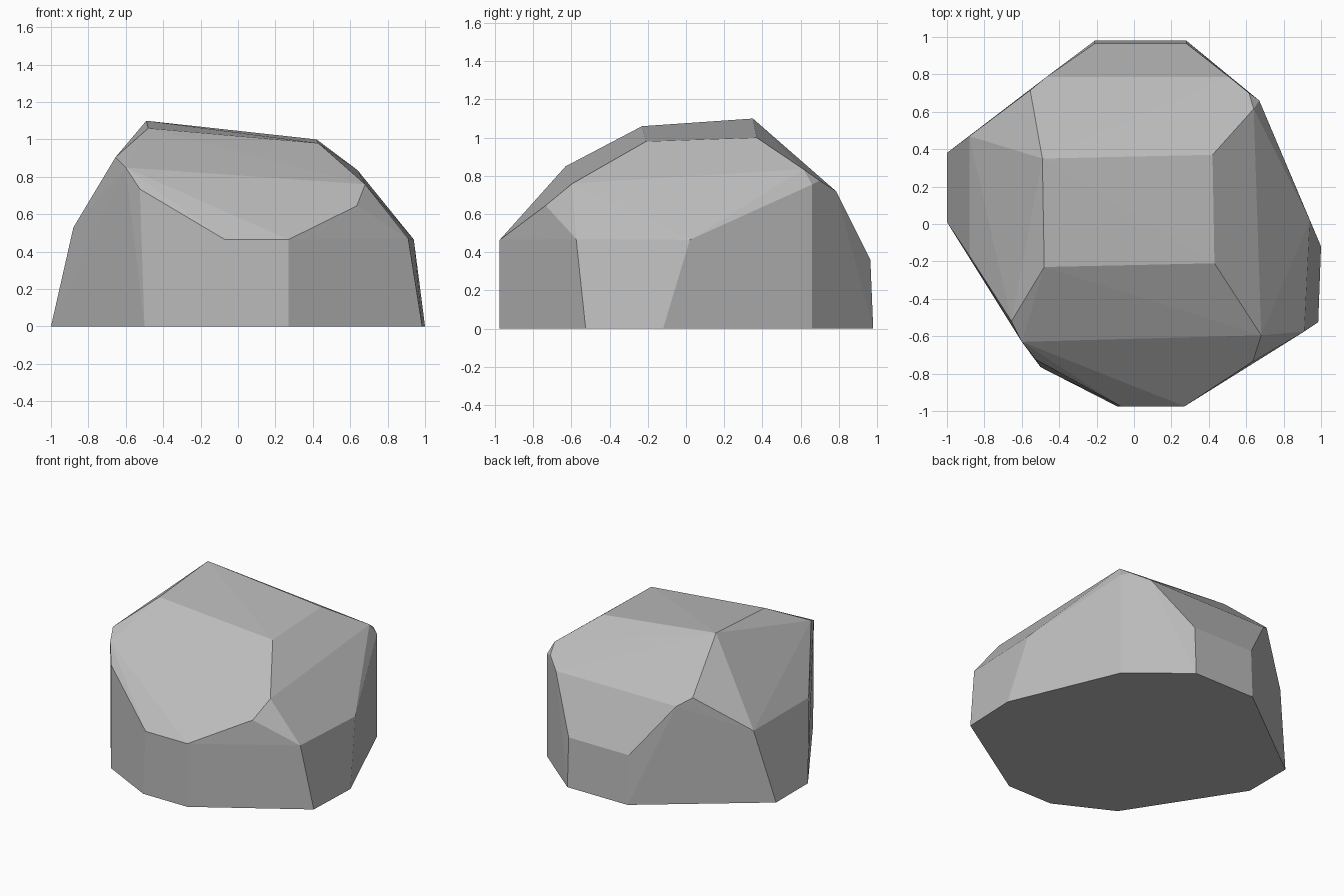
import bpy
import bmesh
import math

# Remove the default cube only
default_cube = bpy.data.objects.get("Cube")
if default_cube:
    bpy.data.objects.remove(default_cube, do_unlink=True)


def make_material(name, colour):
    material = bpy.data.materials.new(name)
    material.use_nodes = True
    material.diffuse_color = colour
    material.node_tree.nodes["Principled BSDF"].inputs["Base Color"].default_value = colour
    return material


def chiselled_block(name, rings, material):
    """Wrap rings of corner points in one tight, flat faceted skin."""
    mesh = bpy.data.meshes.new(name)
    bm = bmesh.new()
    for ring in rings:
        for corner in ring:
            bm.verts.new(corner)
    hull = bmesh.ops.convex_hull(bm, input=bm.verts[:])
    unused = [v for v in hull["geom_interior"] if isinstance(v, bmesh.types.BMVert)]
    bmesh.ops.delete(bm, geom=unused, context="VERTS")

    # Join triangles that lie in nearly the same facet
    bmesh.ops.dissolve_limit(bm, angle_limit=math.radians(2),
                             verts=bm.verts[:], edges=bm.edges[:])
    bmesh.ops.recalc_face_normals(bm, faces=bm.faces[:])
    for face in bm.faces:
        face.smooth = False
    bm.to_mesh(mesh)
    bm.free()

    block = bpy.data.objects.new(name, mesh)
    bpy.context.collection.objects.link(block)
    mesh.materials.append(material)
    return block


stone_grey = make_material("stone grey", (0.5, 0.5, 0.5, 1))

# Flat base, walked around from the back right corner
footprint = [
    (-1, .38), (-1, .01), (-.5, -.765), (-.09, -.975), (.27, -.975),
    (.985, -.525), (1, -.12), (.67, .66), (.28, .98), (-.21, .98),
]
base = [(x, y, 0) for x, y in footprint]

# Tops of the steep walls
wall_tops = [
    (-.88, .47, .53), (-.88, -.17, .53),
    (-.07, -.975, .465), (.27, -.975, .465),
    (.91, -.575, .47), (.94, .02, .465),
    (.28, .965, .36), (-.21, .965, .36),
]

# Break line where the walls lean in to become the shoulders
shoulders = [
    (-.655, -.52, .905), (-.6, -.63, .85), (-.525, -.725, .735),
    (.635, -.735, .645), (.68, -.595, .76),
    (.64, .615, .835), (.67, .66, .755), (.615, .7, .775),
    (.51, .785, .72), (-.47, .785, .72), (-.555, .715, .78),
]

# Gently tilted crown
crown = [(-.49, .35, 1.1), (.42, .37, 1), (.43, -.21, .98), (-.48, -.23, 1.06)]

chiselled_block("boulder", [base, wall_tops, shoulders, crown], stone_grey)
